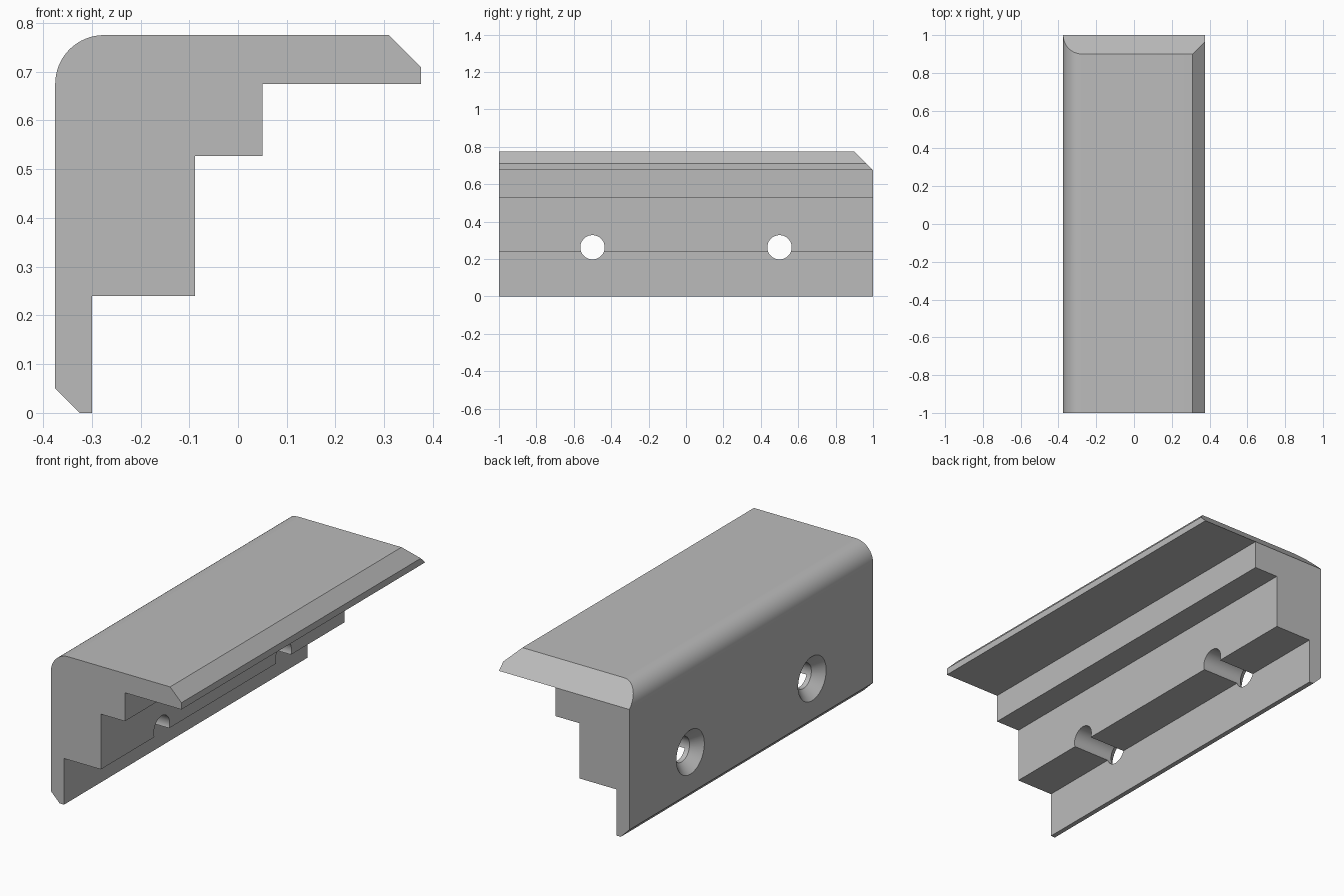
import bpy, bmesh, math
from mathutils import Matrix

cube = bpy.data.objects.get("Cube")
if cube:
    bpy.data.objects.remove(cube, do_unlink=True)

# Single plain grey
grey = bpy.data.materials.new("plain_grey")
grey.use_nodes = True
colour = (0.5, 0.5, 0.5, 1)
grey.diffuse_color = colour
grey.node_tree.nodes["Principled BSDF"].inputs["Base Color"].default_value = colour

TOP, SHELF, R = 0.775, 0.675, 0.1


def make_object(name, bm):
    bmesh.ops.recalc_face_normals(bm, faces=bm.faces)
    mesh = bpy.data.meshes.new(name)
    bm.to_mesh(mesh)
    bm.free()
    mesh.materials.append(grey)
    obj = bpy.data.objects.new(name, mesh)
    bpy.context.collection.objects.link(obj)
    return obj


# Stepped cross-section: upper part first, then the steps and lower lip
STEPS = 16
arc = [(-0.275 - R * math.cos(a), SHELF + R * math.sin(a))
       for a in (math.pi / 2 * i / STEPS for i in range(STEPS + 1))]
upper = arc + [(0.31, TOP), (0.375, 0.71), (0.375, SHELF), (0.05, SHELF)]
lower = [(0.05, 0.527), (-0.088, 0.527), (-0.088, 0.24), (-0.3, 0.24),
         (-0.3, 0), (-0.325, 0), (-0.375, 0.05)]
profile = upper + lower

# Extrude lengthwise, with the back end sloping forward above the shelf
bm = bmesh.new()
front = [bm.verts.new((x, -1, z)) for x, z in profile]
back = [bm.verts.new((x, 1 - max(0, z - SHELF), z)) for x, z in profile]
n, k = len(profile), len(upper)
for i in range(n):
    j = (i + 1) % n
    bm.faces.new((front[i], front[j], back[j], back[i]))
bm.faces.new(front)
bm.faces.new(back[:k])
bm.faces.new(back[k - 1:] + back[:1])
body = make_object("stepped_edge_trim", bm)


# Countersunk screw holes through the outer side
def hole_cutter(y):
    rings = [(-0.395, 0.135), (-0.325, 0.065), (0, 0.065)]
    bm = bmesh.new()
    loops = []
    for x, r in rings:
        ring = bmesh.ops.create_circle(bm, segments=48, radius=r)["verts"]
        place = Matrix.Translation((x, y, 0.263)) @ Matrix.Rotation(math.pi / 2, 4, "Y")
        bmesh.ops.transform(bm, matrix=place, verts=ring)
        loops.append(ring)
    for a, b in zip(loops, loops[1:]):
        for i in range(48):
            j = (i + 1) % 48
            bm.faces.new((a[i], a[j], b[j], b[i]))
    bm.faces.new(loops[0])
    bm.faces.new(loops[-1])
    return make_object("screw_hole_cutter", bm)


bpy.ops.object.select_all(action="DESELECT")
body.select_set(True)
bpy.context.view_layer.objects.active = body
for y in (-0.5, 0.5):
    cutter = hole_cutter(y)
    cutter.hide_render = True
    cut = body.modifiers.new("screw_hole", "BOOLEAN")
    cut.operation, cut.solver, cut.object = "DIFFERENCE", "EXACT", cutter
    bpy.ops.object.modifier_apply(modifier=cut.name)
    bpy.data.objects.remove(cutter, do_unlink=True)

bpy.ops.object.shade_smooth_by_angle(angle=math.radians(30))
